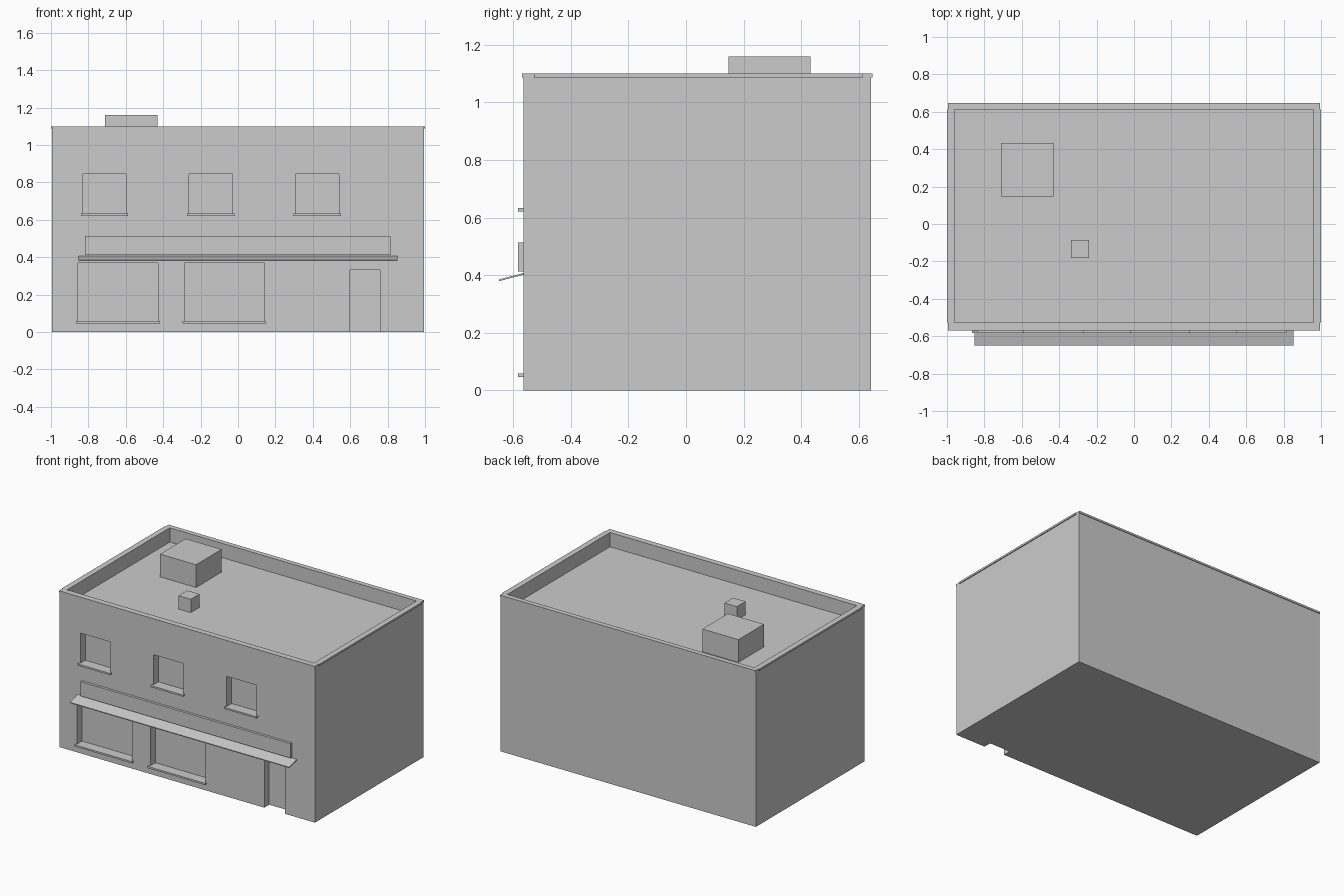
import bpy
import bmesh
from mathutils import Matrix, Vector

cube = bpy.data.objects.get("Cube")
if cube:
    bpy.data.objects.remove(cube, do_unlink=True)

grey = bpy.data.materials.new("plain_grey")
grey.use_nodes = True
colour = (0.6, 0.6, 0.6, 1)
grey.diffuse_color = colour
grey.node_tree.nodes["Principled BSDF"].inputs["Base Color"].default_value = colour


def box(name, x, y, z):
    """Axis-aligned box given by its (low, high) range on each axis."""
    low, high = Vector((x[0], y[0], z[0])), Vector((x[1], y[1], z[1]))
    bm = bmesh.new()
    matrix = Matrix.Translation((low + high) / 2) @ Matrix.Diagonal((*(high - low), 1))
    bmesh.ops.create_cube(bm, size=1, matrix=matrix)
    mesh = bpy.data.meshes.new(name)
    bm.to_mesh(mesh)
    bm.free()
    mesh.materials.append(grey)
    obj = bpy.data.objects.new(name, mesh)
    bpy.context.collection.objects.link(obj)
    return obj


def cut(target, name, x, y, z):
    """Subtract a hidden box from the target."""
    cutter = box(name + "_cutter", x, y, z)
    cutter.hide_render = True
    cutter.hide_set(True)
    cutter.display_type = 'WIRE'
    mod = target.modifiers.new(name, 'BOOLEAN')
    mod.operation = 'DIFFERENCE'
    mod.solver = 'EXACT'
    mod.object = cutter


SIDE, FRONT, BACK = 0.994, -0.565, 0.643
INNER_X, INNER_FRONT, INNER_BACK = 0.96, -0.527, 0.613
ROOF, WALL_TOP, TOP = 1.0, 1.087, 1.10
RECESS = (FRONT - 0.1, FRONT + 0.055)

# Walls with a sunken roof
walls = box("walls", (-SIDE, SIDE), (FRONT, BACK), (0, WALL_TOP))
cut(walls, "roof_well", (-INNER_X, INNER_X), (INNER_FRONT, INNER_BACK), (ROOF, TOP + 0.1))

# Parapet capping
cap_z = (WALL_TOP, TOP)
box("front_cap", (-SIDE, SIDE), (FRONT - 0.004, INNER_FRONT), cap_z)
box("back_cap", (-SIDE, SIDE), (INNER_BACK, BACK + 0.005), cap_z)
for name, sign in (("left", 1), ("right", -1)):
    box(name + "_cap", sorted((sign * INNER_X, sign)), (INNER_FRONT, INNER_BACK), cap_z)


# Recessed windows with projecting sills
def window(name, x, z, sill_height):
    cut(walls, name, x, RECESS, z)
    box(name + "_sill", (x[0] - 0.01, x[1] + 0.01),
        (FRONT - 0.018, FRONT), (z[0] - sill_height, z[0]))


for i, left_edge in enumerate((-0.83, -0.262, 0.308)):
    window(f"upper_window_{i + 1}", (left_edge, left_edge + 0.232), (0.633, 0.845), 0.012)
for i, left_edge in enumerate((-0.855, -0.286)):
    window(f"shop_window_{i + 1}", (left_edge, left_edge + 0.427), (0.058, 0.37), 0.012)

# Doorway open down to the ground
cut(walls, "doorway", (0.6, 0.76), RECESS, (-0.1, 0.332))

# Fascia board above the shop front
box("fascia_board", (-0.818, 0.815), (FRONT - 0.018, FRONT), (0.413, 0.514))

# Thin awning sloping down and outward
awning = box("awning", (-0.853, 0.853), (FRONT - 0.085, FRONT), (0.401, 0.407))
for v in awning.data.vertices:
    if v.co.y < FRONT - 0.01:
        v.co.z -= 0.022

# Rooftop units
box("roof_access", (-0.71, -0.43), (0.148, 0.432), (ROOF, 1.16))
box("roof_vent", (-0.336, -0.24), (-0.182, -0.085), (ROOF, 1.094))
